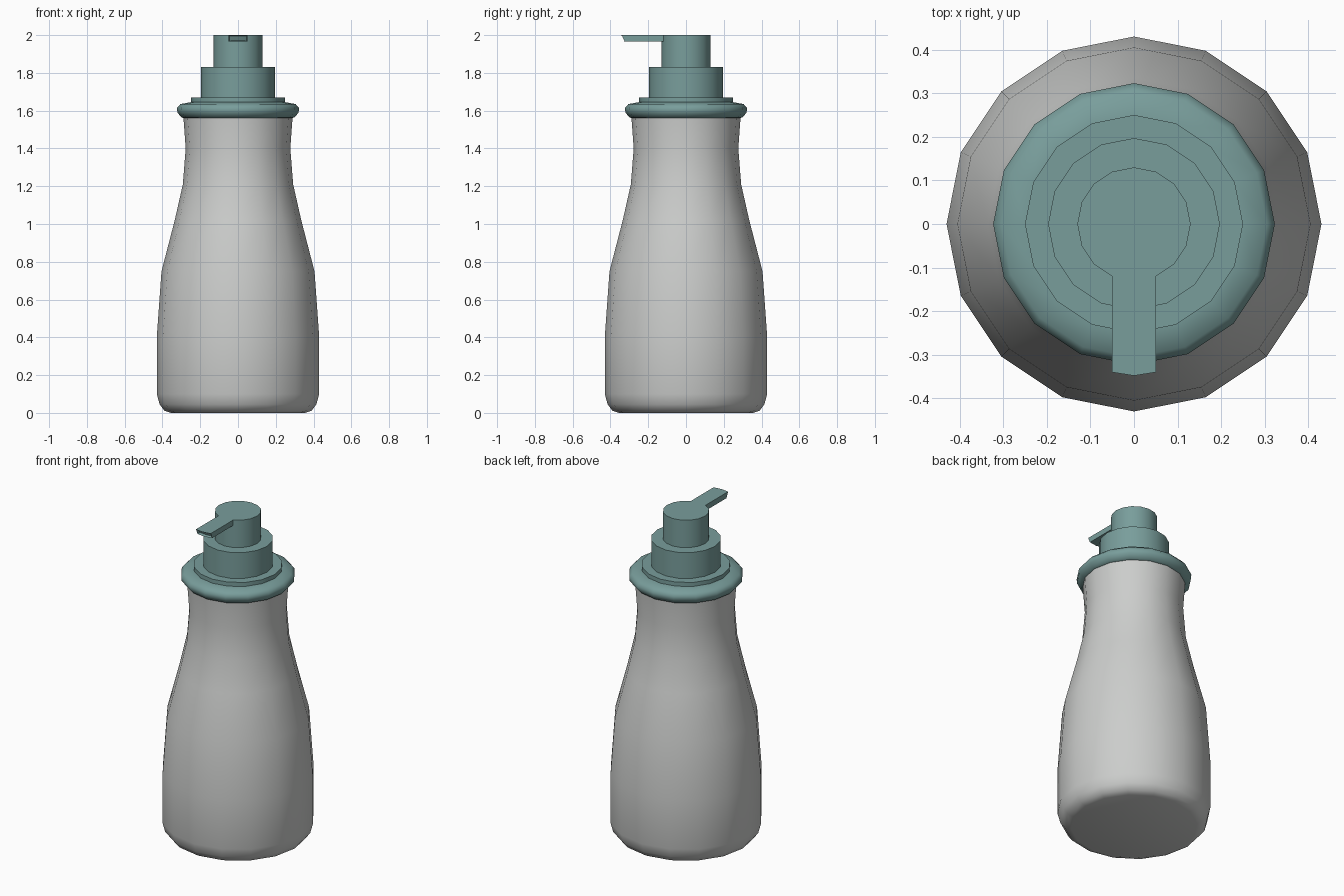
import bpy, bmesh, math

cube = bpy.data.objects.get("Cube")
if cube:
    bpy.data.objects.remove(cube, do_unlink=True)

SIDES = 16


def material(name, rgb):
    m = bpy.data.materials.new(name)
    m.use_nodes = True
    m.diffuse_color = (*rgb, 1)
    m.node_tree.nodes["Principled BSDF"].inputs["Base Color"].default_value = (*rgb, 1)
    return m


def finish(name, bm, mat, angle):
    bmesh.ops.recalc_face_normals(bm, faces=bm.faces)
    mesh = bpy.data.meshes.new(name)
    bm.to_mesh(mesh)
    bm.free()
    mesh.materials.append(mat)
    obj = bpy.data.objects.new(name, mesh)
    bpy.context.collection.objects.link(obj)
    bpy.ops.object.select_all(action="DESELECT")
    obj.select_set(True)
    bpy.context.view_layer.objects.active = obj
    bpy.ops.object.shade_smooth_by_angle(angle=math.radians(angle))
    return obj


def lathe(name, profile, mat, angle=40):
    """Closed turned solid from (radius, height) points."""
    bm = bmesh.new()
    rings = []
    for r, z in profile:
        rings.append([bm.verts.new((r * math.cos(a), r * math.sin(a), z))
                      for a in (math.tau * i / SIDES for i in range(SIDES))])
    for low, high in zip(rings, rings[1:]):
        for i in range(SIDES):
            j = (i + 1) % SIDES
            bm.faces.new((low[i], low[j], high[j], high[i]))
    bm.faces.new(rings[0])
    bm.faces.new(rings[-1])
    return finish(name, bm, mat, angle)


grey = material("bottle grey", (0.60, 0.61, 0.60))
teal = material("pump teal", (0.19, 0.34, 0.33))

# Bottle body
lathe("bottle", [(0.355, 0), (0.39, 0.012), (0.415, 0.045), (0.43, 0.10),
                 (0.43, 0.40), (0.405, 0.75), (0.335, 1.02), (0.292, 1.21),
                 (0.277, 1.40), (0.29, 1.58)], grey)

# Rounded collar and stepped pump
lathe("collar", [(0.285, 1.56), (0.30, 1.565), (0.321, 1.59), (0.323, 1.615),
                 (0.305, 1.635), (0.25, 1.645)], teal, 50)
lathe("collar_step", [(0.25, 1.63), (0.25, 1.67)], teal)
lathe("pump_base", [(0.197, 1.66), (0.197, 1.83)], teal)
lathe("pump_head", [(0.13, 1.82), (0.13, 2.0)], teal)

# Spout with a pointed, undercut tip and a recessed opening
bm = bmesh.new()
outline = [(-0.05, -0.10), (-0.05, -0.34), (0, -0.348), (0.05, -0.34), (0.05, -0.10)]
top = [bm.verts.new((x, y, 2.0)) for x, y in outline]
bottom = [bm.verts.new((x, y + (0.015 if y < -0.2 else 0), 1.966)) for x, y in outline]
bm.faces.new(top)
bm.faces.new(bottom)
tip = []
for i in range(5):
    j = (i + 1) % 5
    face = bm.faces.new((top[i], top[j], bottom[j], bottom[i]))
    if i in (1, 2):
        tip.append(face)
bmesh.ops.recalc_face_normals(bm, faces=bm.faces)
bmesh.ops.inset_region(bm, faces=tip, thickness=0.006)
bmesh.ops.translate(bm, verts=list({v for f in tip for v in f.verts}), vec=(0, 0.02, 0))
finish("spout", bm, teal, 30)
